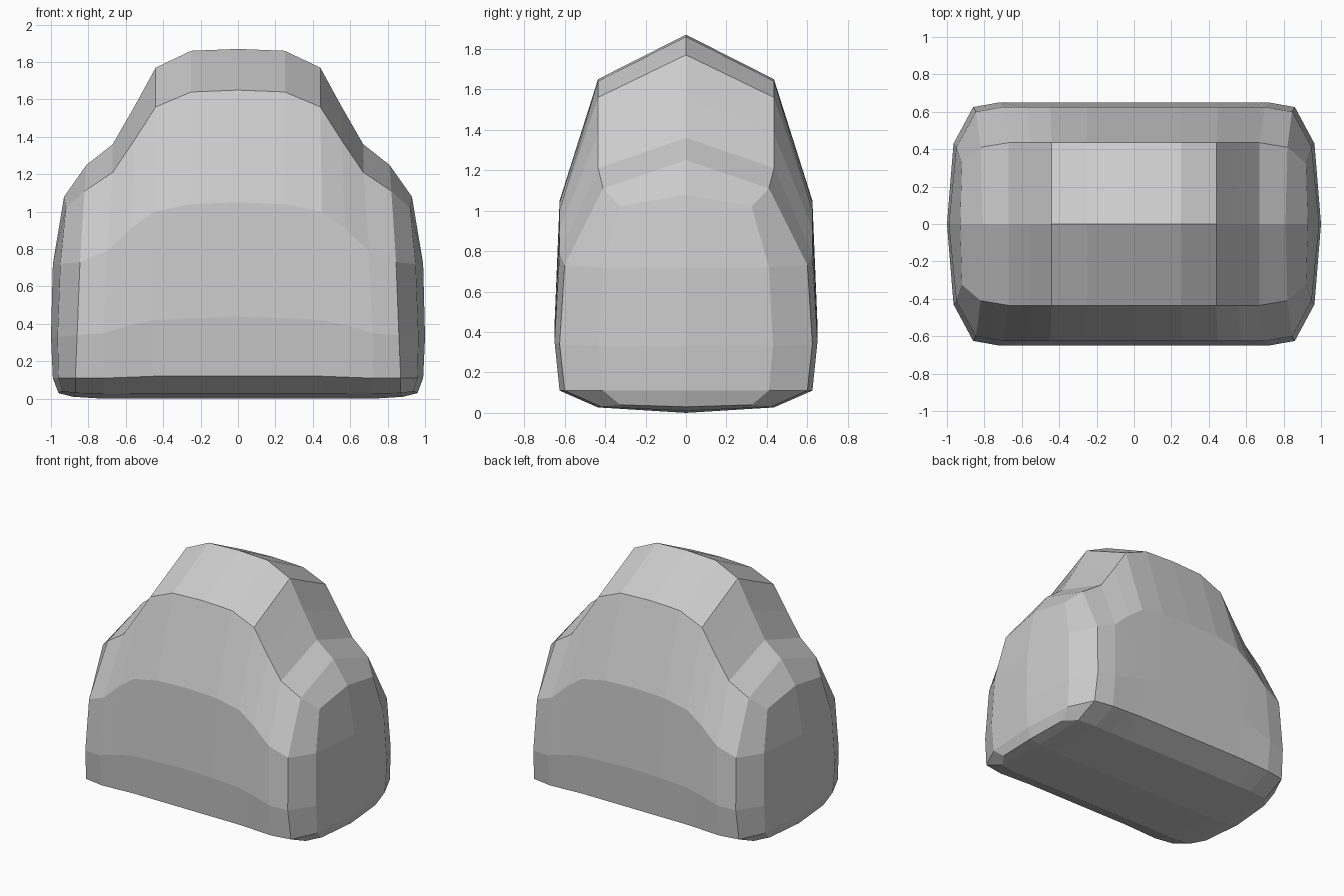
import bpy
import bmesh

default_cube = bpy.data.objects.get("Cube")
if default_cube:
    bpy.data.objects.remove(default_cube, do_unlink=True)

# One flat stone grey
grey = bpy.data.materials.new("stone_grey")
grey.use_nodes = True
colour = (0.6, 0.6, 0.6, 1)
grey.diffuse_color = colour
grey.node_tree.nodes["Principled BSDF"].inputs["Base Color"].default_value = colour

# Profile stations: x, then heights of ridge, shoulder, upper wall, lower wall, foot
STATIONS = [
    (0, 1.87, 1.65, 1.05, 0.44, 0.12),
    (0.25, 1.86, 1.64, 1.04, 0.43, 0.12),
    (0.44, 1.77, 1.56, 1.0, 0.42, 0.12),
    (0.555, 1.56, 1.38, 0.91, 0.39, 0.115),
    (0.67, 1.36, 1.21, 0.79, 0.35, 0.11),
]
DEPTHS = (0, 0.435, 0.625, 0.65, 0.625, 0.435, 0)
FLARE = (0, 0, 0.03, 0.05, 0.05, 0.05, 0.05)

# Rounded corner and the middle of the end wall
CORNER = [(0.81, 0, 1.25), (0.82, 0.41, 1.11), (0.845, 0.6, 0.73),
          (0.86, 0.625, 0.34), (0.87, 0.6, 0.11), (0.87, 0.42, 0.03), (0.88, 0, 0.01)]
END_EDGE = [(0.93, 0, 1.08), (0.92, 0.325, 1.02), (0.95, 0.41, 0.72),
            (0.965, 0.43, 0.33), (0.96, 0.41, 0.11), (0.94, 0.325, 0.04), (0.96, 0, 0.03)]
END_MIDDLE = [(0.99, 0, 0.72), (1, 0, 0.33), (0.99, 0, 0.11)]


def station_loop(x, *heights):
    """Half loop from ridge to underside at one station."""
    zs = heights + (0.027, 0)
    bulge = (x / STATIONS[-1][0]) ** 3
    return [(x + f * bulge, y, z) for f, y, z in zip(FLARE, DEPTHS, zs)]


loops = [station_loop(*s) for s in STATIONS] + [CORNER, END_EDGE]
top, bottom = END_EDGE[0], END_EDGE[-1]
loops.append([top, top] + END_MIDDLE + [bottom, bottom])


def add_quarter(bm, sx, sy):
    """Skin neighbouring loops in one mirrored quarter."""
    for a, b in zip(loops, loops[1:]):
        for k in range(len(a) - 1):
            corners = list(dict.fromkeys((a[k], a[k + 1], b[k + 1], b[k])))
            if len(corners) > 2:
                bm.faces.new([bm.verts.new((sx * x, sy * y, z)) for x, y, z in corners])


# Four quarters welded into one closed body
bm = bmesh.new()
for sx in (-1, 1):
    for sy in (-1, 1):
        add_quarter(bm, sx, sy)
bmesh.ops.remove_doubles(bm, verts=bm.verts, dist=0.001)
bmesh.ops.recalc_face_normals(bm, faces=bm.faces)

mesh = bpy.data.meshes.new("domed_body")
bm.to_mesh(mesh)
bm.free()
mesh.materials.append(grey)
body = bpy.data.objects.new("domed_body", mesh)
bpy.context.collection.objects.link(body)
